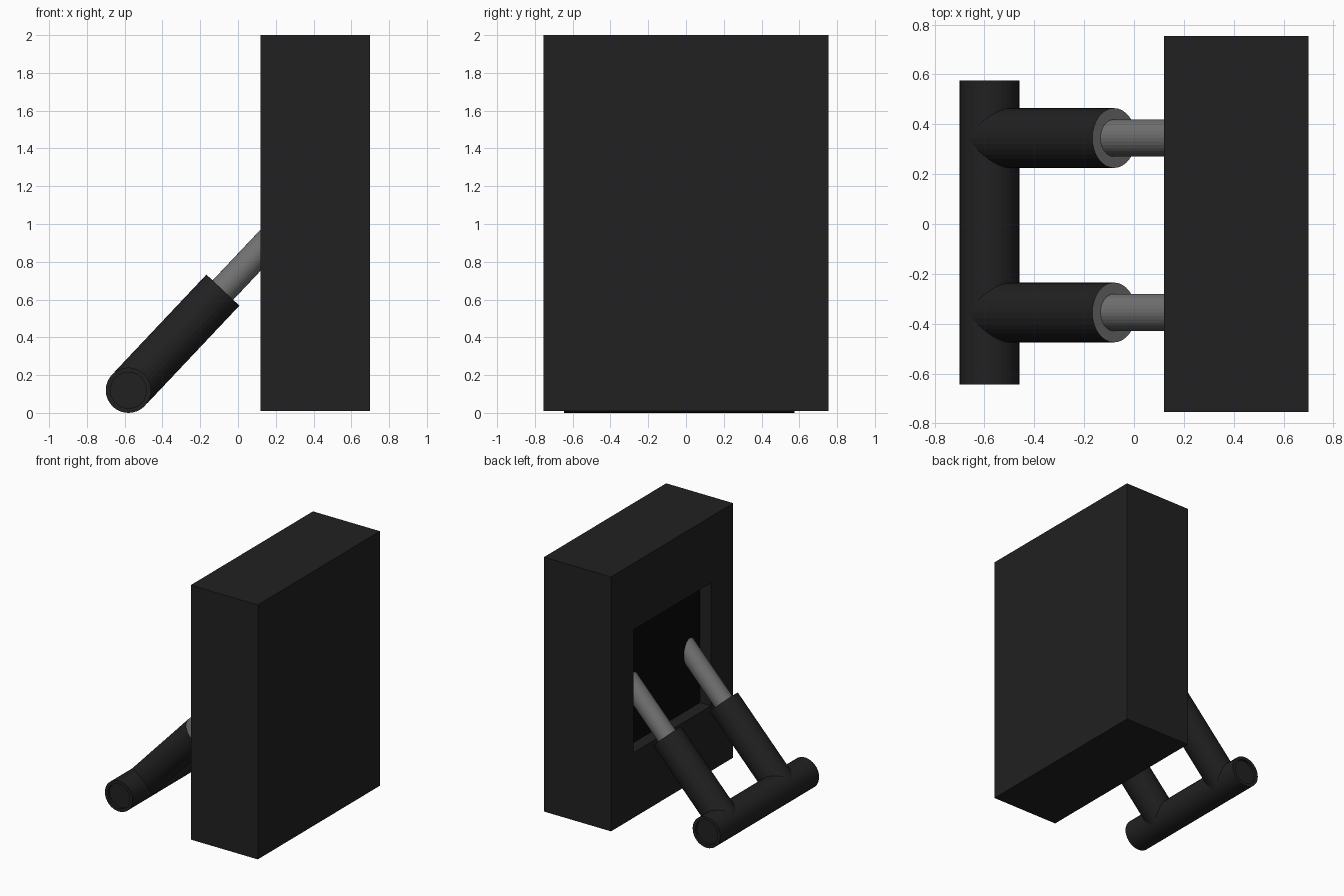
import bpy, bmesh, math
from mathutils import Vector, Matrix

if "Cube" in bpy.data.objects:
    bpy.data.objects.remove(bpy.data.objects["Cube"])


def material(name, v):
    m = bpy.data.materials.new(name)
    m.diffuse_color = (v, v, v, 1)
    m.use_nodes = True
    m.node_tree.nodes["Principled BSDF"].inputs["Base Color"].default_value = m.diffuse_color
    return m


BLACK = material("black_plastic", 0.015)
DARK = material("dark_panel", 0.003)
STEEL = material("steel", 0.17)


def make_object(name, bm, *mats):
    me = bpy.data.meshes.new(name)
    bm.to_mesh(me)
    bm.free()
    for m in mats:
        me.materials.append(m)
    ob = bpy.data.objects.new(name, me)
    bpy.context.collection.objects.link(ob)
    return ob


def cylinder_mesh(a, b, r, sides=32):
    a, b = Vector(a), Vector(b)
    d = b - a
    rot = d.to_track_quat('Z', 'Y').to_matrix().to_4x4()
    bm = bmesh.new()
    bmesh.ops.create_cone(bm, cap_ends=True, segments=sides, radius1=r, radius2=r,
                          depth=d.length, matrix=Matrix.Translation((a + b) / 2) @ rot)
    bm.normal_update()
    return bm, d.normalized()


# Upright case with a square recess in its -x face
X0, X1, W, Z0, Z1 = 0.12, 0.70, 0.755, 0.01, 2.0
HALF, DEPTH, ZC = 0.48, 0.095, 1.0
bm = bmesh.new()
bmesh.ops.create_cube(bm, size=1, matrix=Matrix.Translation(((X0 + X1) / 2, 0, (Z0 + Z1) / 2))
                      @ Matrix.Diagonal((X1 - X0, 2 * W, Z1 - Z0, 1)))
bm.normal_update()
face = next(f for f in bm.faces if f.normal.x < -0.9)
bmesh.ops.inset_region(bm, faces=[face], thickness=0.1)
for v in face.verts:
    v.co.y = math.copysign(HALF, v.co.y)
    v.co.z = ZC + math.copysign(HALF, v.co.z - ZC)
floor = bmesh.ops.extrude_discrete_faces(bm, faces=[face])['faces'][0]
for v in floor.verts:
    v.co.x += DEPTH
floor.material_index = 1
make_object("case", bm, BLACK, DARK)

# Foot bar with shallow recessed ends
BX, BZ, R = -0.58, 0.12, 0.12
bm, axis = cylinder_mesh((BX, -0.645, BZ), (BX, 0.575, BZ), R)
for cap in [f for f in bm.faces if abs(f.normal.y) > 0.9]:
    n = cap.normal.copy()
    bmesh.ops.inset_region(bm, faces=[cap], thickness=0.025)
    inner = bmesh.ops.extrude_discrete_faces(bm, faces=[cap])['faces'][0]
    for v in inner.verts:
        v.co -= n * 0.02
make_object("foot_bar", bm, BLACK)

# Two slanted struts: black sleeve with steel end, steel rod into the recess
for side, y in (("left", 0.345), ("right", -0.355)):
    start = Vector((BX, y, BZ))
    end = Vector((-0.08, y, 0.65))
    direction = (end - start).normalized()
    bm, axis = cylinder_mesh(start + direction * 0.02, end, R)
    for f in bm.faces:
        if f.normal.dot(axis) > 0.9:
            f.material_index = 1
    make_object(side + "_sleeve", bm, BLACK, STEEL)
    bm, axis = cylinder_mesh(end - direction * 0.05, end + direction * 0.53, 0.075)
    make_object(side + "_rod", bm, STEEL)
